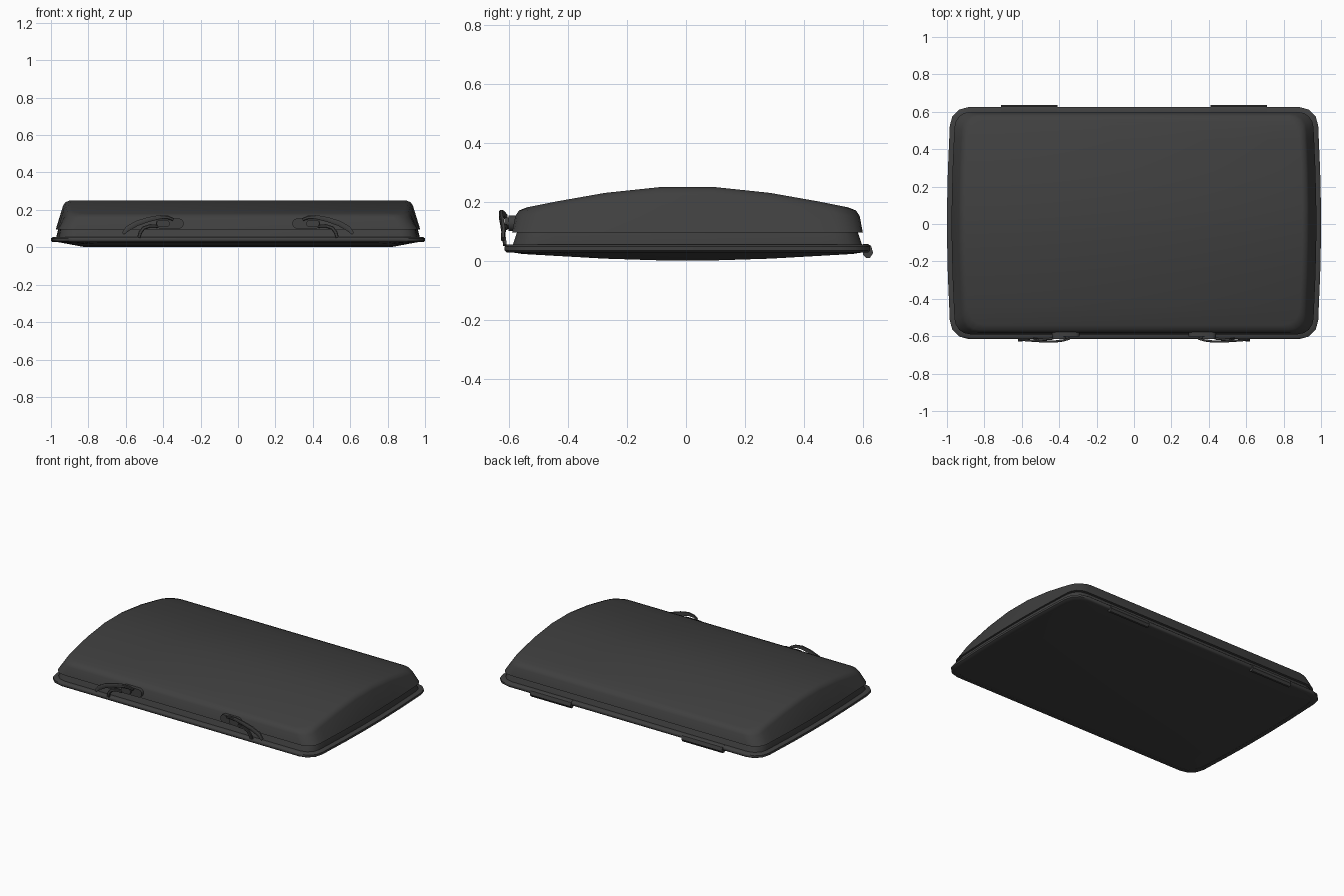
import bpy, bmesh, math
from mathutils import Vector

if "Cube" in bpy.data.objects:
    bpy.data.objects.remove(bpy.data.objects["Cube"])

grey = bpy.data.materials.new("dark_grey")
grey.use_nodes = True
grey.diffuse_color = (0.05, 0.05, 0.05, 1)
grey.node_tree.nodes["Principled BSDF"].inputs["Base Color"].default_value = (0.05, 0.05, 0.05, 1)

MID_Y = 0.005      # the shell sits slightly behind the origin
BOW = 0.015        # outward bulge of the short sides


def finish(name, bm, angle=32):
    bmesh.ops.recalc_face_normals(bm, faces=bm.faces)
    mesh = bpy.data.meshes.new(name)
    bm.to_mesh(mesh)
    bm.free()
    mesh.materials.append(grey)
    obj = bpy.data.objects.new(name, mesh)
    bpy.context.collection.objects.link(obj)
    bpy.ops.object.select_all(action='DESELECT')
    obj.select_set(True)
    bpy.context.view_layer.objects.active = obj
    bpy.ops.object.shade_smooth_by_angle(angle=math.radians(angle))
    return obj


def interp(points, y):
    """Height from a symmetric profile of (distance, height) pairs."""
    y = abs(y)
    for (y0, z0), (y1, z1) in zip(points, points[1:]):
        if y <= y1:
            return z0 + (z1 - z0) * (y - y0) / (y1 - y0)
    return points[-1][1]


def half_outline(hx, hy, r, seg):
    """Right half of a rounded rectangle with bowed sides, back to front."""
    back = []
    for i in range(seg + 1):
        a = math.pi / 2 * (1 - i / seg)
        back.append((hx - BOW - r + r * math.cos(a), hy - r + r * math.sin(a)))
    for y in (0.45, 0.28, 0.09):
        back.append((hx - BOW * (y / 0.5) ** 2, y))
    return back + [(x, -y) for x, y in reversed(back)]


def loft(name, rings, r, seg, caps=(), closed=False, angle=32):
    """Skin rings of (half x, half y, height rule); caps are spanned across x."""
    bm = bmesh.new()
    loops = []
    for hx, hy, z in rings:
        half = half_outline(hx, hy, r, seg)
        pts = half + [(-x, y) for x, y in reversed(half)]
        loops.append([bm.verts.new((x, y + MID_Y, z(y) if callable(z) else z)) for x, y in pts])
    n = len(loops[0])
    pairs = list(zip(loops, loops[1:]))
    if closed:
        pairs.append((loops[-1], loops[0]))
    for a, b in pairs:
        for i in range(n):
            j = (i + 1) % n
            bm.faces.new((a[i], a[j], b[j], b[i]))
    for c in caps:
        ring = loops[c]
        for i in range(n // 2 - 1):
            bm.faces.new((ring[i], ring[i + 1], ring[n - 2 - i], ring[n - 1 - i]))
    return finish(name, bm, angle)


# Domed lid: arched front to back, straight across
arch = [(0, 0.25), (0.09, 0.25), (0.28, 0.23), (0.45, 0.2), (0.55, 0.18)]
loft("lid", [
    (0.975, 0.595, 0.095),
    (0.936, 0.584, lambda y: interp(arch, y) - 0.028),
    (0.925, 0.572, lambda y: interp(arch, y) - 0.01),
    (0.9, 0.545, lambda y: interp(arch, y)),
], 0.085, 4, caps=(0, -1), angle=40)

# Shallow base tray with a gently bellied underside
belly = [(0, 0), (0.18, 0.002), (0.3, 0.008), (0.58, 0.024)]
loft("base_tray", [
    (0.82, 0.56, lambda y: interp(belly, y)),
    (0.97, 0.6, 0.029),
    (0.972, 0.592, 0.055),
    (0.962, 0.578, 0.097),
], 0.085, 3, caps=(0, -1))

# Rolled rim around the tray
loft("base_rim", [
    (0.965, 0.59, 0.027), (0.99, 0.612, 0.027), (1.0, 0.62, 0.034),
    (1.0, 0.62, 0.048), (0.99, 0.612, 0.055), (0.965, 0.59, 0.055),
], 0.1, 3, closed=True, angle=50)


def strap(name, path, side, thick):
    """Flat bar along (x, y, z, half width) points, mirrored by side."""
    bm = bmesh.new()
    rows = []
    for i, (x, y, z, w) in enumerate(path):
        a, b = path[max(i - 1, 0)], path[min(i + 1, len(path) - 1)]
        d = Vector((b[0] - a[0], b[2] - a[2])).normalized()
        up = Vector((-d.y, d.x)) * w
        rows.append([bm.verts.new((side * (x + s * up.x), y + t, z + s * up.y))
                     for s, t in ((1, thick), (1, 0.003), (0.6, 0), (-0.6, 0), (-1, 0.003), (-1, thick))])
    for a, b in zip(rows, rows[1:]):
        for i in range(6):
            j = (i + 1) % 6
            bm.faces.new((a[i], a[j], b[j], b[i]))
    bm.faces.new(rows[0])
    bm.faces.new(rows[-1])
    return finish(name, bm)


def pill(name, x0, x1, z, r, y0, y1, side):
    """Stadium-shaped plate standing on the front wall."""
    bm = bmesh.new()
    outline = []
    for i in range(16):
        a = math.pi * (i - 7.5) / 8
        cx = x1 - r if math.cos(a) > 0 else x0 + r
        outline.append((cx + r * math.cos(a), z + r * math.sin(a)))
    face = bm.faces.new([bm.verts.new((side * x, y1, zz)) for x, zz in outline])
    out = bmesh.ops.extrude_face_region(bm, geom=[face])
    moved = [v for v in out["geom"] if isinstance(v, bmesh.types.BMVert)]
    bmesh.ops.translate(bm, verts=moved, vec=(0, y0 - y1, 0))
    return finish(name, bm)


# Two latches on the front and two hinges on the back
for side, label in ((1, "left"), (-1, "right")):
    pill(label + "_latch_plate", 0.29, 0.44, 0.127, 0.027, -0.602, -0.57, side)
    pill(label + "_latch_pivot", 0.365, 0.435, 0.127, 0.02, -0.615, -0.59, side)
    strap(label + "_latch_lever", [
        (0.345, -0.618, 0.148, 0.008), (0.375, -0.628, 0.16, 0.009),
        (0.42, -0.634, 0.161, 0.011), (0.48, -0.634, 0.148, 0.013),
        (0.54, -0.63, 0.128, 0.014), (0.59, -0.626, 0.1, 0.014),
        (0.615, -0.628, 0.073, 0.008)], side, 0.012)
    strap(label + "_latch_hook", [
        (0.43, -0.618, 0.112, 0.008), (0.47, -0.622, 0.115, 0.009),
        (0.505, -0.624, 0.103, 0.01), (0.522, -0.624, 0.08, 0.01),
        (0.53, -0.62, 0.052, 0.009)], side, 0.012)

    bm = bmesh.new()
    profile = [(0.6, 0.02), (0.61, 0.01), (0.624, 0.01), (0.635, 0.026),
               (0.628, 0.05), (0.618, 0.056), (0.6, 0.056)]
    ends = [[bm.verts.new((side * x, y, z)) for y, z in profile] for x in (0.41, 0.71)]
    for i in range(len(profile)):
        j = (i + 1) % len(profile)
        bm.faces.new((ends[0][i], ends[0][j], ends[1][j], ends[1][i]))
    for end in ends:
        bm.faces.new(end)
    finish(label + "_hinge", bm)
